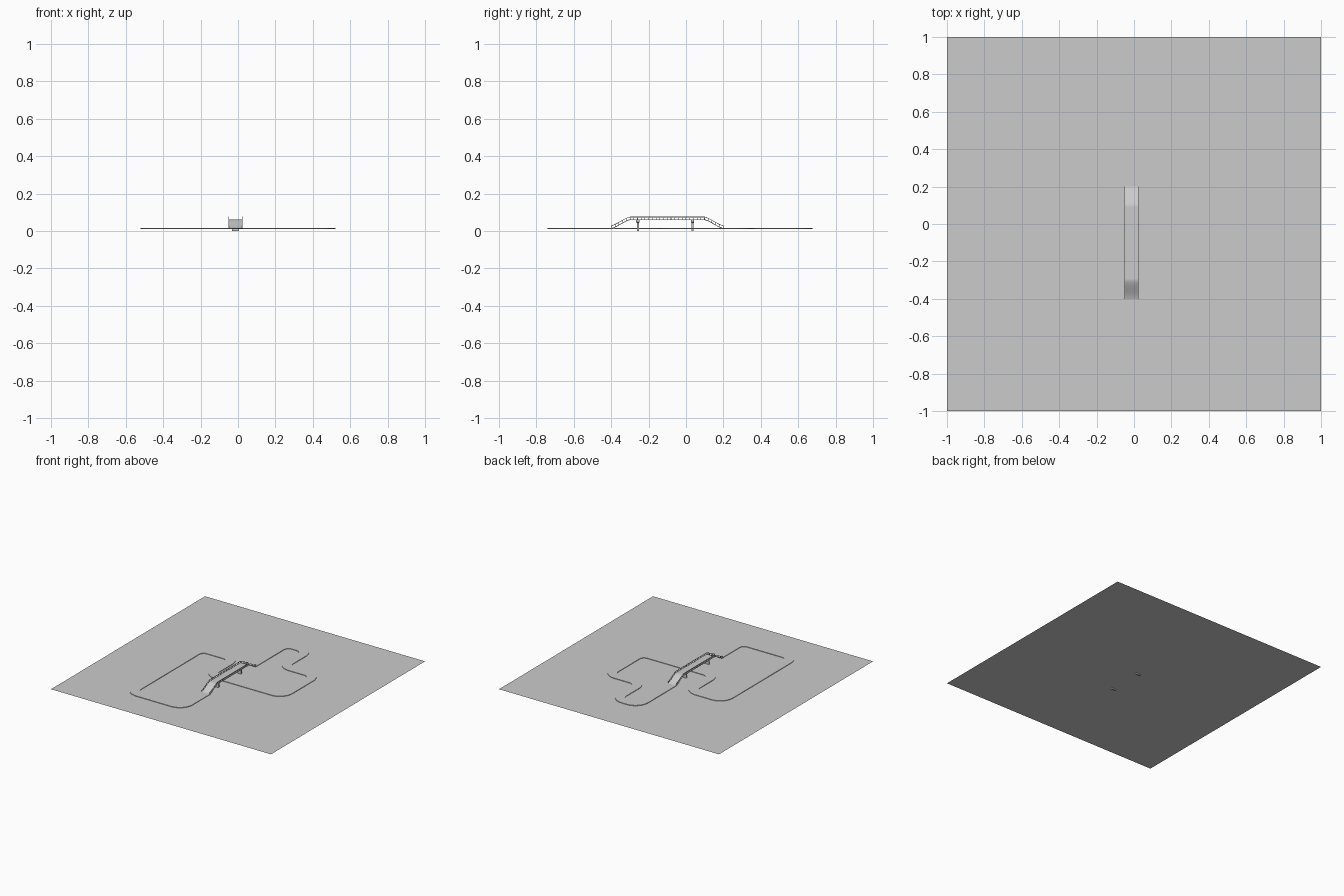
import bpy, bmesh, math
from mathutils import Vector

if "Cube" in bpy.data.objects:
    bpy.data.objects.remove(bpy.data.objects["Cube"])

GROUND = 0.010      # ground sheet height
ROAD_TOP = 0.0145
DECK_TOP = 0.062
HALF = 0.0375       # half road width
RADIUS = 0.0775     # corner radius on the centre line
BX = -0.0125        # bridge centre line


def finish(bm, name, smooth=True):
    bmesh.ops.recalc_face_normals(bm, faces=bm.faces)
    mesh = bpy.data.meshes.new(name)
    bm.to_mesh(mesh)
    bm.free()
    ob = bpy.data.objects.new(name, mesh)
    bpy.context.collection.objects.link(ob)
    if smooth:
        bpy.ops.object.select_all(action='DESELECT')
        bpy.context.view_layer.objects.active = ob
        ob.select_set(True)
        bpy.ops.object.shade_smooth_by_angle(angle=math.radians(30))
    return ob


def loft(bm, rings):
    """Closed cross-sections joined into a capped strip."""
    vs = [[bm.verts.new(p) for p in r] for r in rings]
    n = len(vs[0])
    for a, b in zip(vs, vs[1:]):
        for i in range(n):
            bm.faces.new((a[i], a[(i + 1) % n], b[(i + 1) % n], b[i]))
    bm.faces.new(vs[0])
    bm.faces.new(vs[-1])


def box(bm, x0, x1, y0, y1, z0, z1):
    loft(bm, [[(x0, y0, z), (x1, y0, z), (x1, y1, z), (x0, y1, z)] for z in (z0, z1)])


def rounded(points, r, steps=12):
    """Centre line with right-angle corners turned into arcs, plus travel directions."""
    pts = [Vector(p) for p in points]
    out = [(pts[0], (pts[1] - pts[0]).normalized())]
    for a, b, c in zip(pts, pts[1:], pts[2:]):
        d0, d1 = (b - a).normalized(), (c - b).normalized()
        centre = b - d0 * r + d1 * r
        for i in range(steps + 1):
            t = math.pi / 2 * i / steps
            out.append((centre - d1 * r * math.cos(t) + d0 * r * math.sin(t),
                        d0 * math.cos(t) + d1 * math.sin(t)))
    out.append((pts[-1], (pts[-1] - pts[-2]).normalized()))
    return out


# Ground sheet
bm = bmesh.new()
bm.faces.new([bm.verts.new((x, y, GROUND)) for x, y in ((-1, -1), (1, -1), (1, 1), (-1, 1))])
finish(bm, "ground_sheet", False)

# Road loop, from one bridge foot round to the other, passing under the bridge
corners = [(BX, 0.2), (BX, 0.64), (0.1875, 0.64), (0.1875, 0.317), (0.4825, 0.317),
           (0.4825, -0.1125), (-0.18, -0.1125), (-0.18, 0.21), (-0.4825, 0.21),
           (-0.4825, -0.7025), (BX, -0.7025), (BX, -0.4)]
bm = bmesh.new()
rings = []
for p, d in rounded(corners, RADIUS):
    s = Vector((-d.y, d.x))
    rings.append([(*(p + s * w), z) for w, z in
                  ((-HALF, GROUND), (HALF, GROUND), (HALF, ROAD_TOP), (-HALF, ROAD_TOP))])
loft(bm, rings)
finish(bm, "road")


def deck_z(y):
    """Bridge surface height: flat middle with eased ramps."""
    t = (0.3 - abs(y + 0.1)) / 0.1
    t = min(1, max(0, t))
    t = 0.6 * t + 0.4 * t * t * (3 - 2 * t)
    return ROAD_TOP + (DECK_TOP - ROAD_TOP) * t


stations = [-0.4 + 0.01 * i for i in range(61)]


def bridge_strip(bm, x0, x1, low, high):
    loft(bm, [[(x0, y, deck_z(y) + low), (x1, y, deck_z(y) + low),
               (x1, y, deck_z(y) + high), (x0, y, deck_z(y) + high)] for y in stations])


# Bridge deck with both ramps
bm = bmesh.new()
bridge_strip(bm, BX - HALF, BX + HALF, -0.004, 0)
finish(bm, "bridge_deck")

# Railings: top rail and regular posts on both sides
for side, label in ((-1, "left"), (1, "right")):
    bm = bmesh.new()
    x = BX + side * (HALF - 0.0015)
    bridge_strip(bm, x - 0.0015, x + 0.0015, 0.011, 0.014)
    for i in range(31):
        y = -0.3985 + 0.0199 * i
        z = deck_z(y)
        box(bm, x - 0.0015, x + 0.0015, y - 0.0015, y + 0.0015, z - 0.003, z + 0.012)
    finish(bm, label + "_railing")

# Pillars with flared caps
for i, y in enumerate((-0.257, 0.035)):
    bm = bmesh.new()
    profile = ((0, 0.019, 0.006), (0.042, 0.019, 0.006), (0.048, 0.026, 0.009),
               (0.0585, 0.026, 0.009))
    loft(bm, [[(BX - w, y - d, z), (BX + w, y - d, z), (BX + w, y + d, z), (BX - w, y + d, z)]
              for z, w, d in profile])
    finish(bm, "bridge_pillar_%d" % (i + 1), False)
